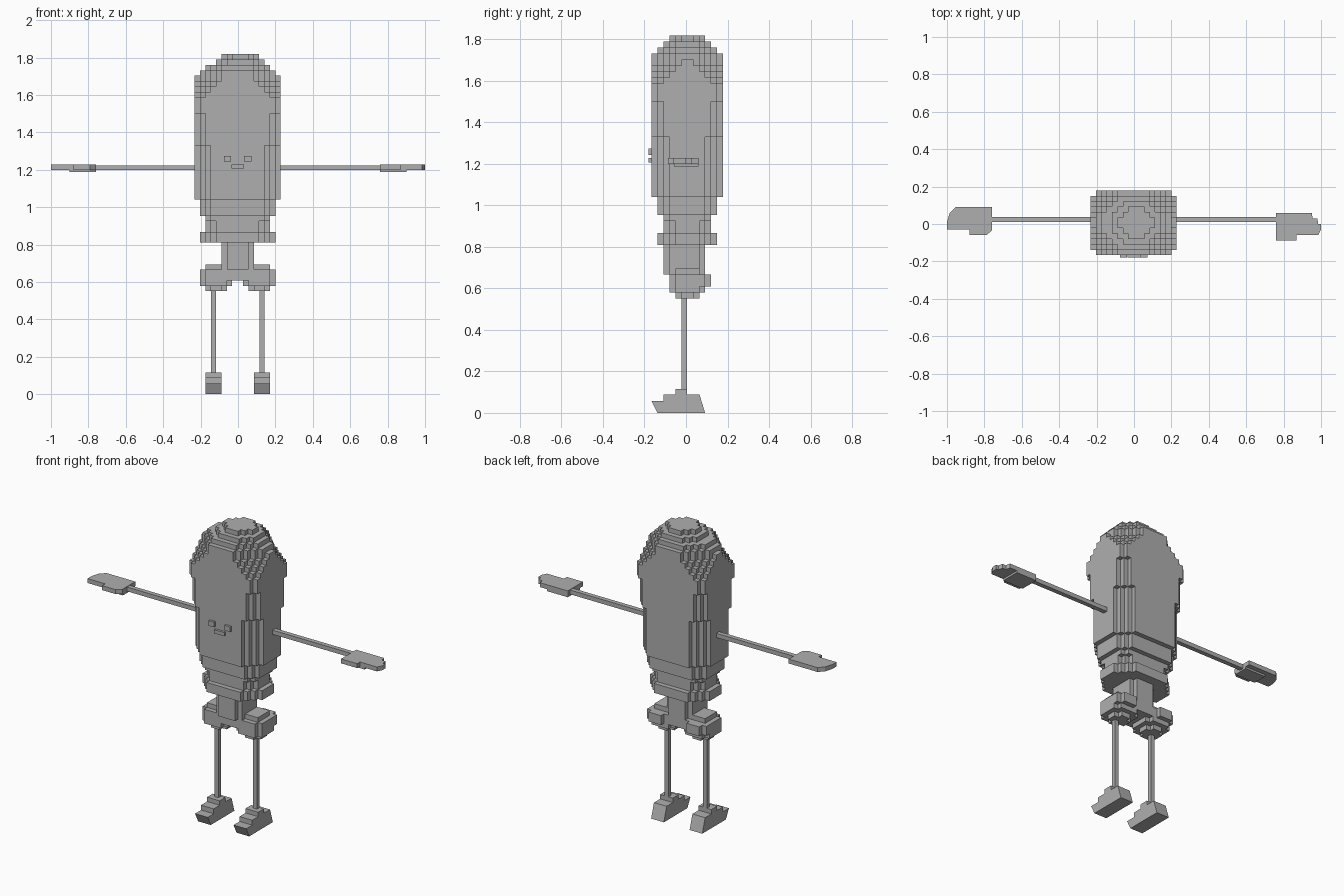
import bpy, bmesh

if "Cube" in bpy.data.objects:
    bpy.data.objects.remove(bpy.data.objects["Cube"])

U = 0.0288                       # block size
X0, Y0, ZT = -0.2325, -0.1665, 1.818

grey = bpy.data.materials.new("grey")
grey.diffuse_color = (0.43, 0.43, 0.43, 1)
grey.use_nodes = True
grey.node_tree.nodes["Principled BSDF"].inputs["Base Color"].default_value = grey.diffuse_color


def prism(bm, pts, place, a, b):
    """Extrude a 2D outline from a to b; place(u, v, w) gives the 3D point."""
    lo = [bm.verts.new(place(u, v, a)) for u, v in pts]
    hi = [bm.verts.new(place(u, v, b)) for u, v in pts]
    n = len(pts)
    bm.faces.new(lo)
    bm.faces.new(hi[::-1])
    for i in range(n):
        bm.faces.new((lo[i], hi[i], hi[(i + 1) % n], lo[(i + 1) % n]))


def finish(bm, name):
    bmesh.ops.recalc_face_normals(bm, faces=bm.faces)
    me = bpy.data.meshes.new(name)
    bm.to_mesh(me)
    bm.free()
    me.materials.append(grey)
    ob = bpy.data.objects.new(name, me)
    bpy.context.collection.objects.link(ob)
    return ob


def upright(u, v, w):
    return (u, v, w)


def stepped(x0, x1, y0, y1, c):
    """Rectangle of blocks whose corners are cut into c one-block stairs."""
    pts = []
    for cx, cy, sx, sy in ((x0, y0, 1, 1), (x1, y0, -1, 1),
                           (x1, y1, -1, -1), (x0, y1, 1, -1)):
        corner = []
        for k in range(c + 1):
            corner.append((cx + sx * k, cy + sy * (c - k)))
            if k < c:
                corner.append((cx + sx * (k + 1), cy + sy * (c - k)))
        pts += corner if sx == sy else corner[::-1]
    return [(X0 + U * x, Y0 + U * y) for x, y in pts]


def stack(name, layers, mirror=False):
    """Layers: x0, x1, y0, y1, corner steps, top row, bottom row."""
    bm = bmesh.new()
    for x0, x1, y0, y1, c, top, bottom in layers:
        if mirror:
            x0, x1 = 16 - x1, 16 - x0
        prism(bm, stepped(x0, x1, y0, y1, c), upright, ZT - U * bottom, ZT - U * top)
    return finish(bm, name)


def box(name, x0, x1, y0, y1, z0, z1):
    bm = bmesh.new()
    prism(bm, [(x0, y0), (x1, y0), (x1, y1), (x0, y1)], upright, z0, z1)
    return finish(bm, name)


# Domed head and upper body
stack("head", [
    (5, 12, 3, 9, 2, 0, 1), (4, 13, 2, 10, 2, 1, 2),
    (2, 14, 1, 11, 3, 2, 3), (1, 15, 0, 12, 4, 3, 4),
    (0, 16, 0, 12, 5, 4, 5), (0, 16, 0, 12, 4, 5, 6),
    (0, 16, 0, 12, 3, 6, 7), (0, 16, 0, 12, 2, 7, 8),
    (0, 16, 0, 12, 1, 8, 11), (0, 16, 0, 12, 2, 11, 17),
    (0, 16, 0, 12, 3, 17, 27)])
stack("lower_body", [
    (1, 15, 1, 11, 2, 27, 30), (2, 14, 2, 10, 1, 30, 31),
    (2, 14, 2, 10, 2, 31, 33), (1, 15, 1, 11, 3, 33, 35)])
stack("waist", [(5, 11, 2, 9, 1, 35, 40)])
stack("pelvis", [(5, 11, 3, 9, 0, 40, 42)])

# Face
box("left_eye", -0.075, -0.037, -0.18, -0.16, 1.243, 1.274)
box("right_eye", 0.033, 0.072, -0.18, -0.16, 1.243, 1.274)
box("mouth", -0.036, 0.033, -0.18, -0.16, 1.207, 1.229)

# Hips, legs and feet
foot = [(-0.137, 0), (0.092, 0), (0.065, 0.088), (0.005, 0.088), (0.005, 0.115),
        (-0.05, 0.115), (-0.05, 0.088), (-0.108, 0.088), (-0.108, 0.058), (-0.166, 0.058)]
for side, flip in (("left", False), ("right", True)):
    stack(side + "_hip", [
        (2, 5, 4, 8, 0, 39, 40), (1, 6, 3, 10, 1, 40, 42),
        (1, 7, 3, 9, 1, 42, 43), (2, 6, 4, 8, 1, 43, 44)], flip)
    cx = 0.129 if flip else -0.132
    box(side + "_leg", cx - 0.0135, cx + 0.0135, -0.021, 0.005, 0.1, 0.56)
    bm = bmesh.new()
    prism(bm, foot, lambda u, v, w: (w, u, v), cx - 0.043, cx + 0.043)
    finish(bm, side + "_foot")

# Arms and hands
hands = {
    "left": [(-0.76, 0.09), (-0.955, 0.09), (-0.985, 0.06), (-1.0, 0.01), (-1.0, -0.03),
             (-0.88, -0.03), (-0.88, -0.06), (-0.79, -0.06), (-0.76, -0.035)],
    "right": [(0.76, 0.06), (0.95, 0.06), (0.955, 0.03), (0.98, 0.03), (0.985, 0),
              (1.0, 0), (1.0, -0.03), (0.985, -0.06), (0.87, -0.06),
              (0.87, -0.087), (0.76, -0.087)]}
for side, s in (("left", -1), ("right", 1)):
    xs = sorted((s * 0.22, s * 0.78))
    box(side + "_arm", xs[0], xs[1], 0.01, 0.038, 1.198, 1.224)
    bm = bmesh.new()
    prism(bm, hands[side], upright, 1.2, 1.227)
    finish(bm, side + "_hand")
    xs = sorted((s * 0.76, s * 0.9))
    box(side + "_palm", xs[0], xs[1], -0.03 if s < 0 else -0.058, 0.06, 1.188, 1.205)
